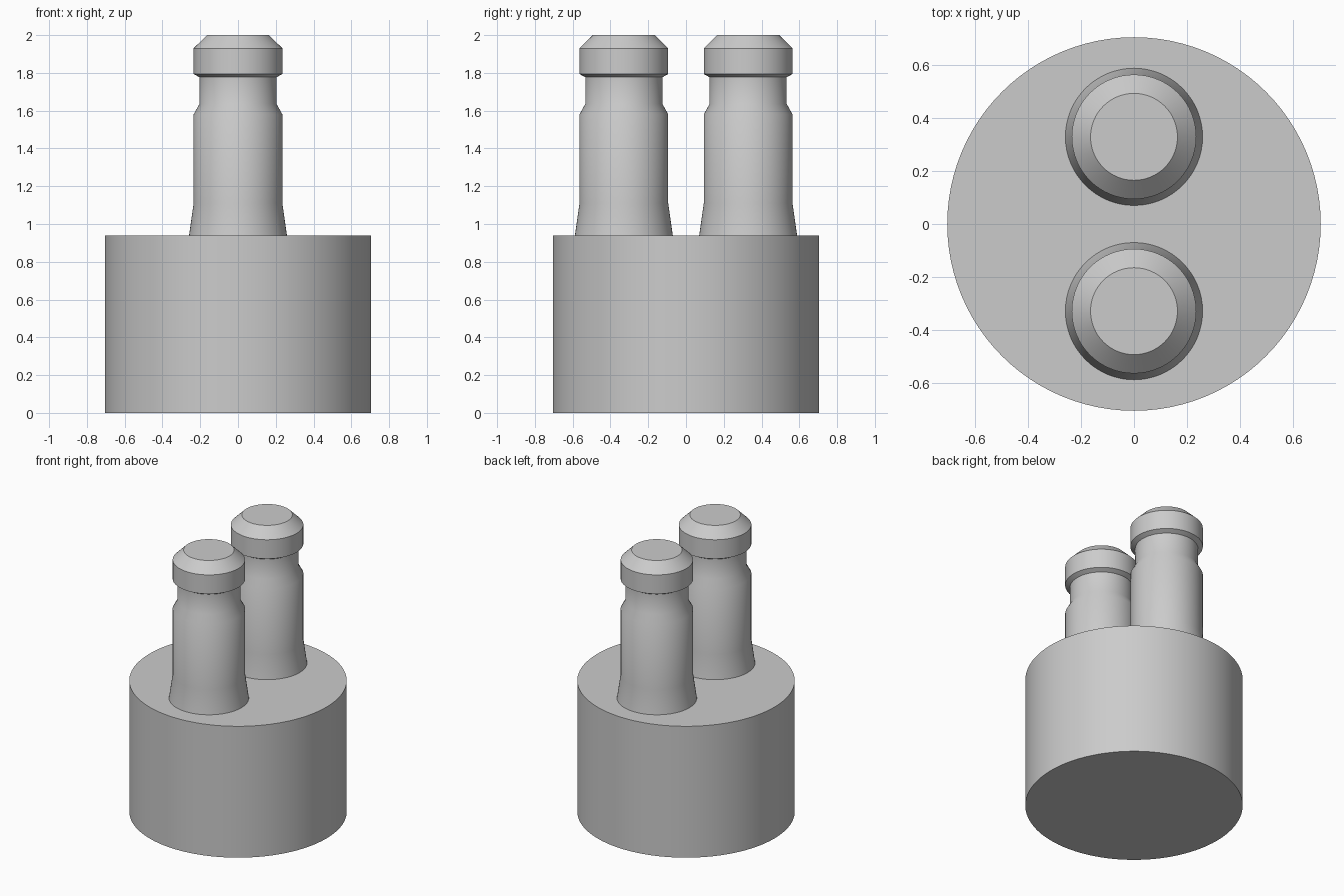
import bpy
import bmesh
import math

cube = bpy.data.objects.get("Cube")
if cube:
    bpy.data.objects.remove(cube, do_unlink=True)

grey = bpy.data.materials.new("plain grey")
grey.use_nodes = True
colour = (0.6, 0.6, 0.6, 1)
grey.diffuse_color = colour
grey.node_tree.nodes["Principled BSDF"].inputs["Base Color"].default_value = colour


def turned_part(name, profile, y=0, sides=64):
    """Stack rings of (radius, height), bridge them and cap both ends."""
    bm = bmesh.new()
    rings = []
    for radius, z in profile:
        angles = [2 * math.pi * i / sides for i in range(sides)]
        rings.append([bm.verts.new((radius * math.cos(a), radius * math.sin(a), z))
                      for a in angles])
    for low, high in zip(rings, rings[1:]):
        for i in range(sides):
            j = (i + 1) % sides
            bm.faces.new((low[i], low[j], high[j], high[i]))
    bm.faces.new(rings[0][::-1])
    bm.faces.new(rings[-1])
    mesh = bpy.data.meshes.new(name)
    bm.to_mesh(mesh)
    bm.free()
    mesh.materials.append(grey)
    obj = bpy.data.objects.new(name, mesh)
    obj.location.y = y
    bpy.context.collection.objects.link(obj)
    bpy.ops.object.select_all(action='DESELECT')
    obj.select_set(True)
    bpy.context.view_layer.objects.active = obj
    bpy.ops.object.shade_smooth_by_angle(angle=math.radians(35))
    return obj


# Round base drum
base_top = 0.94
turned_part("base", [(0.705, 0), (0.705, base_top)], sides=96)

# Pin: flared foot, shaft, narrow neck, chamfered head
pin_profile = [
    (0.259, base_top), (0.235, 1.11), (0.235, 1.58), (0.204, 1.636),
    (0.204, 1.777), (0.235, 1.794), (0.235, 1.93), (0.164, 2.0),
]
for name, side in (("front_pin", -1), ("back_pin", 1)):
    turned_part(name, pin_profile, y=side * 0.329)
